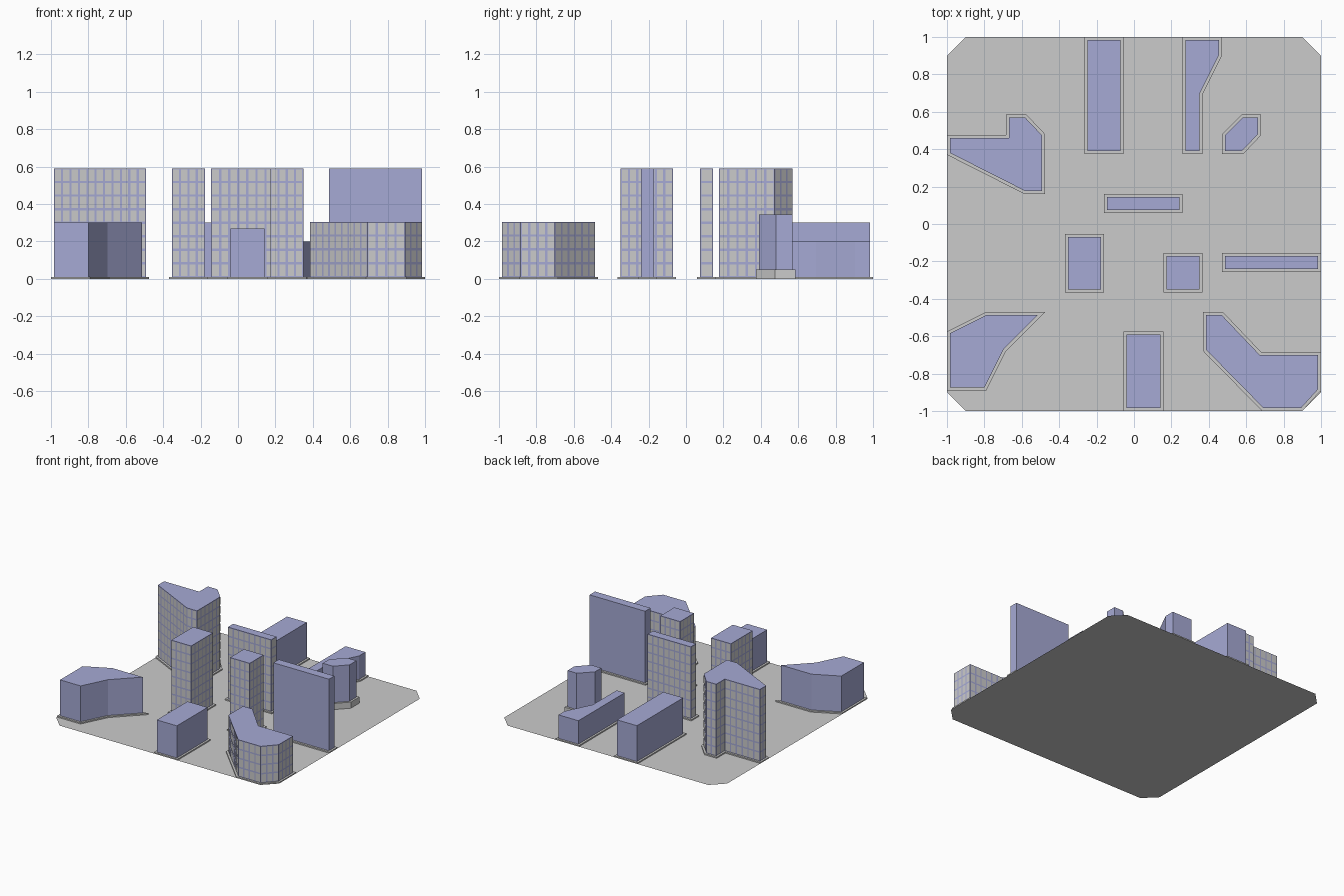
import bpy, bmesh
from mathutils import Vector

if "Cube" in bpy.data.objects:
    bpy.data.objects.remove(bpy.data.objects["Cube"])

blue = bpy.data.materials.new("facade_blue")
blue.diffuse_color = (0.38, 0.40, 0.66, 1)
blue.use_nodes = True
blue.node_tree.nodes["Principled BSDF"].inputs["Base Color"].default_value = blue.diffuse_color


def finish(bm, name, mat=None):
    me = bpy.data.meshes.new(name)
    bm.to_mesh(me)
    bm.free()
    if mat:
        me.materials.append(mat)
    ob = bpy.data.objects.new(name, me)
    bpy.context.collection.objects.link(ob)
    return ob


def prism(name, pts, z0, z1, mat=None):
    """Extrude a counter-clockwise outline from z0 to z1."""
    bm = bmesh.new()
    lo = [bm.verts.new((p[0], p[1], z0)) for p in pts]
    hi = [bm.verts.new((p[0], p[1], z1)) for p in pts]
    n = len(pts)
    bm.faces.new(lo[::-1])
    bm.faces.new(hi)
    for i in range(n):
        j = (i + 1) % n
        bm.faces.new((lo[i], lo[j], hi[j], hi[i]))
    return finish(bm, name, mat)


def inset(pts, d):
    """Mitred inward offset of a counter-clockwise outline."""
    out = []
    for i, p in enumerate(pts):
        p = Vector(p)
        a = (p - Vector(pts[i - 1])).normalized()
        b = (Vector(pts[(i + 1) % len(pts)]) - p).normalized()
        na, nb = Vector((-a.y, a.x)), Vector((-b.y, b.x))
        out.append(p + (na + nb) * (d / (1 + na.dot(nb))))
    return out


def windows(name, pts, z0, z1, gap=0.012, off=0.002):
    """Grid of thin window panes on every wall."""
    bm = bmesh.new()
    rows = round((z1 - z0) / 0.072)
    dz = (z1 - z0) / rows
    for i, a in enumerate(pts):
        b = pts[(i + 1) % len(pts)]
        length = (b - a).length
        t = (b - a) / length
        o = Vector((t.y, -t.x)) * off
        cols = max(1, round(length / 0.05))
        dx = length / cols
        for c in range(cols):
            l = a + t * (c * dx + gap / 2) + o
            r = a + t * ((c + 1) * dx - gap / 2) + o
            for k in range(rows):
                lo, hi = z0 + k * dz + gap / 2, z0 + (k + 1) * dz - gap / 2
                bm.faces.new([bm.verts.new((q.x, q.y, z)) for q, z in
                              ((l, lo), (r, lo), (r, hi), (l, hi))])
    finish(bm, name)


def rect(x0, x1, y0, y1):
    return [(x0, y0), (x1, y0), (x1, y1), (x0, y1)]


# ground plate with clipped corners
bm = bmesh.new()
bm.faces.new([bm.verts.new((x, y, 0)) for x, y in
              ((-.9, -1), (.9, -1), (1, -.9), (1, .9), (.9, 1), (-.9, 1), (-1, .9), (-1, -.9))])
finish(bm, "ground_plate")

# name, plinth outline, plinth height, roof height, has windows
blocks = [
    ("north_hall", rect(-.265, -.055, .375, 1), .01, .30, False),
    ("north_wing", [(.26, .375), (.365, .375), (.365, .69), (.47, .9), (.47, 1), (.26, 1)],
     .01, .20, False),
    ("hex_pavilion", [(.47, .375), (.585, .375), (.68, .475), (.68, .585), (.575, .585), (.47, .48)],
     .05, .345, False),
    ("west_tower", [(-1, .37), (-.585, .16), (-.475, .16), (-.475, .48), (-.575, .585),
                    (-.685, .585), (-.685, .475), (-1, .475)], .01, .59, True),
    ("centre_slab", rect(-.16, .26, .06, .16), .01, .59, True),
    ("left_tower", rect(-.37, -.16, -.365, -.053), .01, .59, True),
    ("right_tower", rect(.157, .365, -.365, -.155), .01, .59, True),
    ("east_slab", rect(.47, 1, -.257, -.155), .01, .59, False),
    ("southwest_block", [(-1, -.89), (-.79, -.89), (-.685, -.68), (-.475, -.47), (-.79, -.47),
                         (-1, -.575)], .01, .30, False),
    ("south_hall", rect(-.055, .157, -1, -.575), .01, .27, False),
    ("southeast_block", [(.37, -.68), (.685, -1), (.9, -1), (1, -.89), (1, -.685), (.68, -.685),
                         (.475, -.47), (.37, -.47)], .01, .305, True),
]
for name, outline, base, top, glazed in blocks:
    prism(name + "_plinth", outline, 0, base)
    walls = inset(outline, 0.016)
    prism(name, walls, base, top, blue)
    if glazed:
        windows(name + "_windows", walls, base, top)
